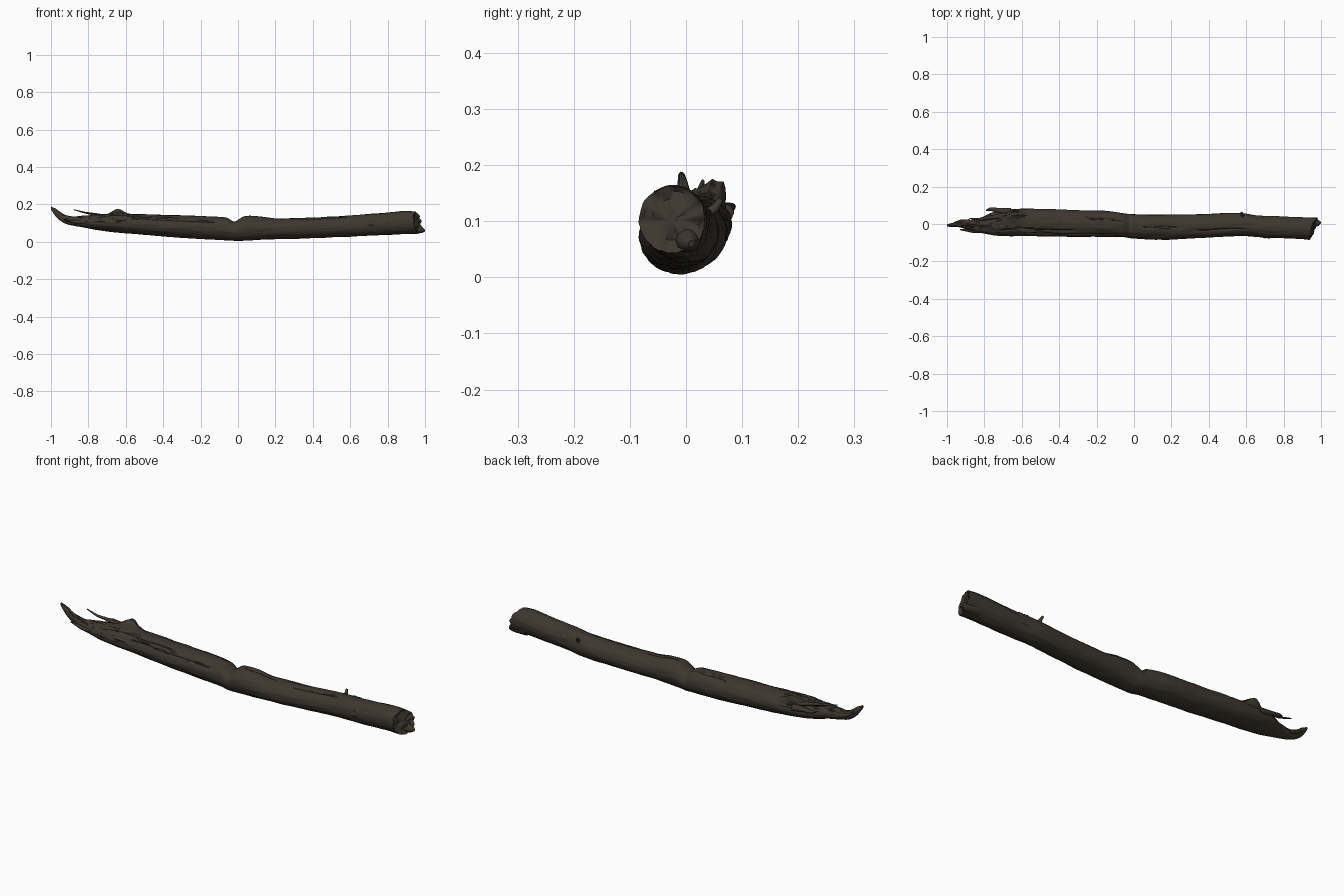
import bpy, bmesh, math
from mathutils import Vector, noise

if "Cube" in bpy.data.objects:
    bpy.data.objects.remove(bpy.data.objects["Cube"])

SEG, RINGS = 64, 300


def material(name, rgb):
    m = bpy.data.materials.new(name)
    m.diffuse_color = (*rgb, 1)
    m.use_nodes = True
    m.node_tree.nodes["Principled BSDF"].inputs["Base Color"].default_value = m.diffuse_color
    return m


BARK = material("weathered_bark", (0.047, 0.038, 0.028))
DARK = material("dark_crack", (0.018, 0.014, 0.010))

# Log outline stations: x, front y, back y, underside z, top z
STATIONS = [
    (-1.00, -0.014, -0.002, 0.172, 0.188), (-0.97, -0.016, 0.006, 0.130, 0.174),
    (-0.93, -0.018, 0.012, 0.100, 0.146), (-0.88, -0.034, 0.020, 0.086, 0.134),
    (-0.82, -0.046, 0.034, 0.076, 0.138), (-0.76, -0.058, 0.060, 0.064, 0.143),
    (-0.68, -0.064, 0.076, 0.053, 0.150), (-0.55, -0.064, 0.082, 0.042, 0.148),
    (-0.35, -0.068, 0.075, 0.025, 0.142), (-0.15, -0.068, 0.070, 0.012, 0.136),
    (-0.06, -0.070, 0.058, 0.008, 0.128), (-0.02, -0.076, 0.053, 0.006, 0.108),
    (0.03, -0.080, 0.050, 0.006, 0.136), (0.10, -0.083, 0.050, 0.010, 0.138),
    (0.20, -0.083, 0.050, 0.014, 0.126), (0.40, -0.072, 0.054, 0.019, 0.129),
    (0.57, -0.064, 0.058, 0.026, 0.138), (0.66, -0.070, 0.046, 0.031, 0.145),
    (0.80, -0.076, 0.040, 0.037, 0.156), (0.90, -0.080, 0.036, 0.042, 0.164),
    (1.00, -0.084, 0.034, 0.044, 0.162)]

# Long cracks: start x, end x, angle round the log in degrees (0 back, 90 top, 180 front)
CRACKS = [(-0.80, -0.30, 122), (-0.62, -0.08, 146), (-0.82, -0.52, 58),
          (-0.74, -0.58, 30), (0.00, 0.28, 92), (0.30, 0.62, 112), (-0.30, -0.02, 66)]

# Knots: x, angle, radius
KNOTS = [(0.71, 168, 0.016), (0.66, 40, 0.018)]


def section(x):
    """Smoothly interpolated outline at x."""
    n = len(STATIONS)
    i = next((k for k in range(n - 2) if x <= STATIONS[k + 1][0]), n - 2)
    a, b = STATIONS[i], STATIONS[i + 1]
    p, q = STATIONS[max(i - 1, 0)], STATIONS[min(i + 2, n - 1)]
    h = b[0] - a[0]
    t = (x - a[0]) / h
    out = []
    for k in range(1, 5):
        m0 = (b[k] - p[k]) / (b[0] - p[0]) * h
        m1 = (q[k] - a[k]) / (q[0] - a[0]) * h
        out.append((2*t**3 - 3*t*t + 1) * a[k] + (t**3 - 2*t*t + t) * m0
                   + (3*t*t - 2*t**3) * b[k] + (t**3 - t*t) * m1)
    return out


def crack_depth(x, a):
    """Groove strength from 0 to 1 at a point on the bark."""
    best = 0
    for x0, x1, deg in CRACKS:
        if x0 < x < x1:
            mid = math.radians(deg) + 0.22 * noise.noise((x * 9, deg, 0))
            fade = min(1, (x - x0) / 0.06, (x1 - x) / 0.06)
            best = max(best, fade * math.exp(-((a - mid) / 0.075) ** 2))
    return best


def surface(x, a):
    y0, y1, z0, z1 = section(x)
    ry, rz = (y1 - y0) / 2, (z1 - z0) / 2
    c, s = math.cos(a), math.sin(a)
    size = min(1, min(ry, rz) / 0.05)
    torn = max(0, min(1, (-0.45 - x) / 0.2)) * max(0, s + 0.2)
    # lengthwise grain, broad lumps and rougher torn wood
    d = 0.0022 * noise.noise((x * 9, c * 5, s * 5))
    d += 0.0016 * noise.noise((x * 14 + 7, c * 13, s * 13))
    d += 0.0075 * torn * noise.noise((x * 22, c * 7, s * 7 + 3))
    d -= 0.007 * crack_depth(x, a)
    for kx, deg, r in KNOTS:
        q = math.hypot(x - kx, 0.06 * (a - math.radians(deg))) / r
        d += 0.004 * math.exp(-((q - 1) / 0.4) ** 2) - 0.005 * math.exp(-(q * 2) ** 2)
    # raised flake on the torn side
    d += 0.036 * math.exp(-((x + 0.645) / 0.04) ** 2 - ((a - 1.05) / 0.3) ** 2)
    y = (y0 + y1) / 2 + (ry + d * size) * c
    z = (z0 + z1) / 2 + (rz + d * size) * s
    if x > 0.85:  # slanting broken end
        end = 0.968 + 0.34 * y - 0.18 * (z - 0.10) + 0.010 * noise.noise((1, c * 3, s * 3))
        x = 0.85 + (x - 0.85) / 0.15 * (end - 0.85)
    return Vector((x, y, max(z, 0)))


def finish(bm, name):
    bmesh.ops.recalc_face_normals(bm, faces=bm.faces)
    me = bpy.data.meshes.new(name)
    bm.to_mesh(me)
    bm.free()
    me.materials.append(BARK)
    me.materials.append(DARK)
    ob = bpy.data.objects.new(name, me)
    bpy.context.collection.objects.link(ob)
    bpy.ops.object.select_all(action='DESELECT')
    ob.select_set(True)
    bpy.context.view_layer.objects.active = ob
    bpy.ops.object.shade_smooth_by_angle(angle=math.radians(45))


def bridge(bm, r0, r1):
    n = len(r0)
    return [bm.faces.new((r0[j], r0[(j + 1) % n], r1[(j + 1) % n], r1[j])) for j in range(n)]


# Main log with cracks
bm = bmesh.new()
angles = [-math.pi / 2 + 2 * math.pi * j / SEG for j in range(SEG)]
xs = [-1 + 2 * i / RINGS for i in range(RINGS + 1)]
rings = [[bm.verts.new(surface(x, a)) for a in angles] for x in xs]
for i in range(RINGS):
    for j, f in enumerate(bridge(bm, rings[i], rings[i + 1])):
        a = angles[j] + math.pi / SEG
        if crack_depth((xs[i] + xs[i + 1]) / 2, a) > 0.72:
            f.material_index = 1
bm.faces.new(rings[0])

# Rough broken end face
last = rings[-1]
centre = sum((v.co for v in last), Vector()) / SEG
for k in (0.86, 0.62, 0.36, 0.14):
    ring = []
    for v in rings[-1]:
        p = centre.lerp(v.co, k)
        p.x += -0.006 + 0.016 * noise.noise((p.y * 38, p.z * 38, 2))
        ring.append(bm.verts.new(p))
    bridge(bm, last, ring)
    last = ring
bm.faces.new(last)
finish(bm, "log")


def splinter(name, points, flat=1.0, sides=10):
    """Tapered shard through points (x, y, z, radius)."""
    bm = bmesh.new()
    rings = []
    for i, p in enumerate(points):
        p0, p1 = points[max(i - 1, 0)], points[min(i + 1, len(points) - 1)]
        d = (Vector(p1[:3]) - Vector(p0[:3])).normalized()
        u = d.cross(Vector((0, 0, 1)))
        u = u.normalized() if u.length > 0.01 else Vector((1, 0, 0))
        w = u.cross(d)
        rings.append([bm.verts.new(Vector(p[:3]) + p[3] * (u * math.cos(t) + w * flat * math.sin(t)))
                      for t in (2 * math.pi * j / sides for j in range(sides))])
    for r0, r1 in zip(rings, rings[1:]):
        bridge(bm, r0, r1)
    bm.faces.new(rings[0])
    bm.faces.new(rings[-1])
    finish(bm, name)


# Torn shards at the left end
splinter("spike_shard", [(-0.68, 0.045, 0.130, 0.016), (-0.76, 0.036, 0.146, 0.011),
                         (-0.82, 0.026, 0.156, 0.007), (-0.88, 0.030, 0.172, 0.003)], 0.7)
splinter("hooked_shard", [(-0.66, 0.064, 0.115, 0.022), (-0.72, 0.072, 0.122, 0.014),
                          (-0.77, 0.080, 0.126, 0.009), (-0.79, 0.072, 0.130, 0.004)], 0.8)
splinter("front_shard", [(-0.78, -0.030, 0.105, 0.020), (-0.86, -0.036, 0.105, 0.012),
                         (-0.93, -0.030, 0.116, 0.003)], 0.8)
splinter("tip_shard", [(-0.88, 0.010, 0.112, 0.016), (-0.93, 0.014, 0.128, 0.009),
                       (-0.965, 0.006, 0.150, 0.003)], 0.8)

# Low toe on the broken right end
splinter("end_shard", [(0.90, 0.002, 0.070, 0.026), (0.96, 0.004, 0.066, 0.022),
                       (0.985, 0.006, 0.062, 0.016), (0.998, 0.010, 0.060, 0.006)])

# Twig stub on the back
splinter("twig_stub", [(0.58, 0.030, 0.105, 0.012), (0.58, 0.052, 0.124, 0.008),
                       (0.575, 0.062, 0.138, 0.005)])
